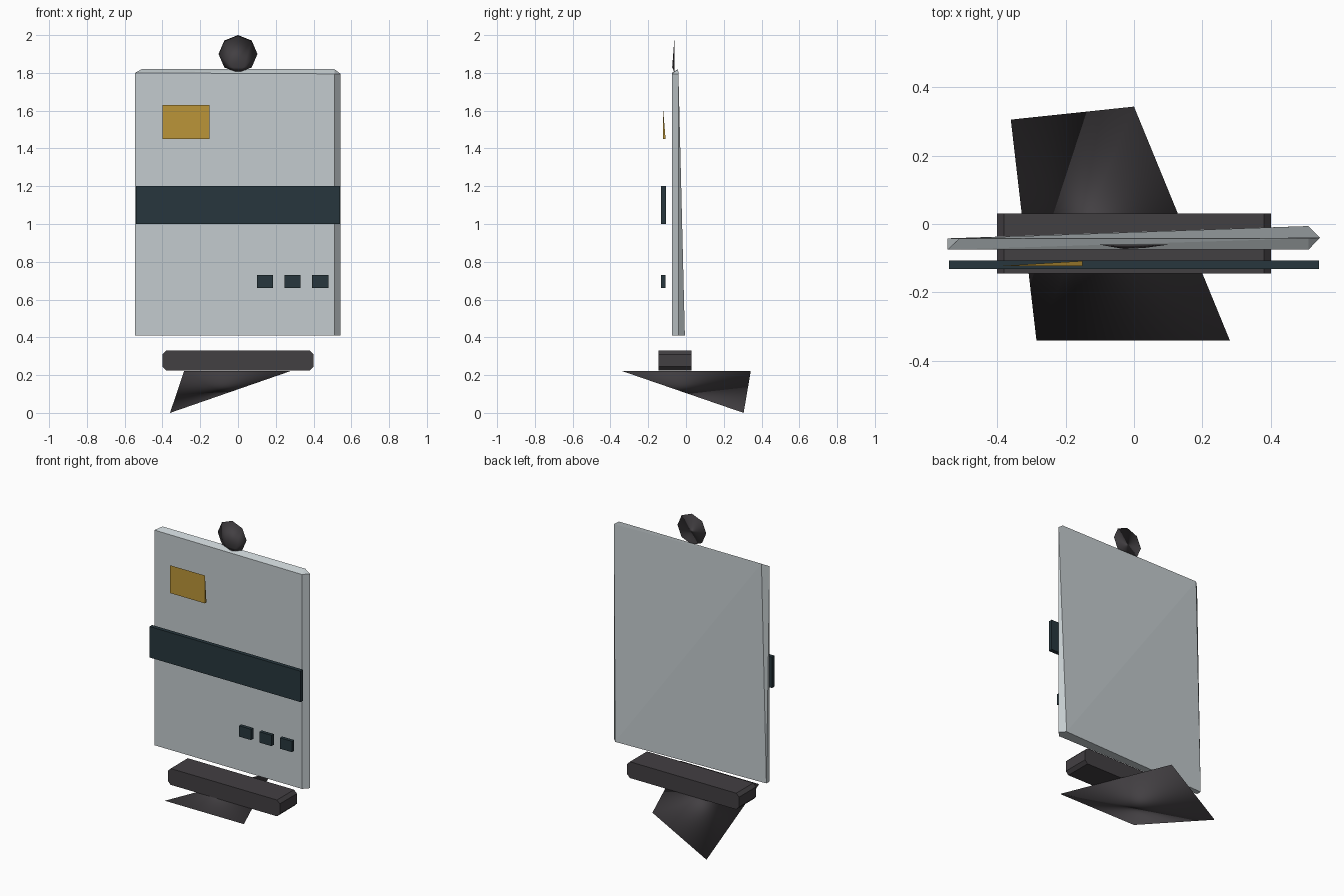
import bpy, bmesh, math

if "Cube" in bpy.data.objects:
    bpy.data.objects.remove(bpy.data.objects["Cube"])


def material(name, rgb):
    m = bpy.data.materials.new(name)
    m.diffuse_color = (*rgb, 1)
    m.use_nodes = True
    m.node_tree.nodes["Principled BSDF"].inputs["Base Color"].default_value = m.diffuse_color
    return m


PALE = material("pale_grey", (0.55, 0.60, 0.62))
DARK = material("dark_teal", (0.02, 0.037, 0.047))
GOLD = material("gold", (0.50, 0.30, 0.04))
IRON = material("iron", (0.055, 0.05, 0.055))


def hull(name, points, mat, smooth=False):
    """Closed low-poly solid wrapped around a few corner points."""
    bm = bmesh.new()
    for p in points:
        bm.verts.new(p)
    res = bmesh.ops.convex_hull(bm, input=bm.verts)
    loose = [v for v in bm.verts if not v.link_faces]
    bmesh.ops.delete(bm, geom=loose, context='VERTS')
    bmesh.ops.dissolve_limit(bm, angle_limit=0.01, verts=bm.verts, edges=bm.edges)
    bmesh.ops.recalc_face_normals(bm, faces=bm.faces)
    for f in bm.faces:
        f.smooth = smooth
    me = bpy.data.meshes.new(name)
    bm.to_mesh(me)
    bm.free()
    me.materials.append(mat)
    ob = bpy.data.objects.new(name, me)
    bpy.context.collection.objects.link(ob)
    return ob


def box(name, x, y, z, mat):
    return hull(name, [(a, b, c) for a in x for b in y for c in z], mat)


# Upright card, thin at the top and thicker at the bottom right
hull("card_panel", [
    (-0.545, -0.075, 0.41), (0.51, -0.075, 0.41), (0.543, -0.04, 0.41),
    (0.51, -0.006, 0.41), (-0.545, -0.042, 0.41),
    (-0.545, -0.075, 1.80), (0.51, -0.075, 1.795), (0.543, -0.04, 1.795),
    (-0.51, -0.042, 1.82), (0.51, -0.042, 1.82)], PALE)

# Stripe across the card, floating just in front
box("stripe", (-0.54, 0.54), (-0.132, -0.106), (1.0, 1.2), DARK)

# Row of three small tiles
for i in range(3):
    cx = 0.143 + 0.146 * i
    box(f"tile_{i + 1}", (cx - 0.043, cx + 0.043), (-0.132, -0.109), (0.66, 0.73), DARK)

# Gold chip, a thin plate with a wedge-shaped back
hull("chip", [(x, -0.123, z) for x in (-0.40, -0.15) for z in (1.45, 1.63)]
     + [(-0.15, -0.108, 1.45)], GOLD)

# Base bar with chamfered ends
bar = []
for s in (-1, 1):
    for x, z in ((0.38, 0.225), (0.40, 0.245), (0.40, 0.31), (0.38, 0.33)):
        bar += [(s * x, -0.145, z), (s * x, 0.03, z)]
hull("base_bar", bar, IRON)

# Tilted wedge foot
hull("foot", [(-0.36, 0.305, 0.0), (0.0, 0.343, 0.222),
              (0.28, -0.34, 0.222), (-0.285, -0.34, 0.222)], IRON, smooth=True)

# Eight-sided hanging knob on top
ring = [(0.103 * math.sin(k * math.pi / 4), -0.06, 1.9 + 0.1 * math.cos(k * math.pi / 4))
        for k in range(8)]
hull("top_knob", ring + [(-0.03, -0.073, 1.83), (0.03, -0.07, 1.83)], IRON, smooth=True)
